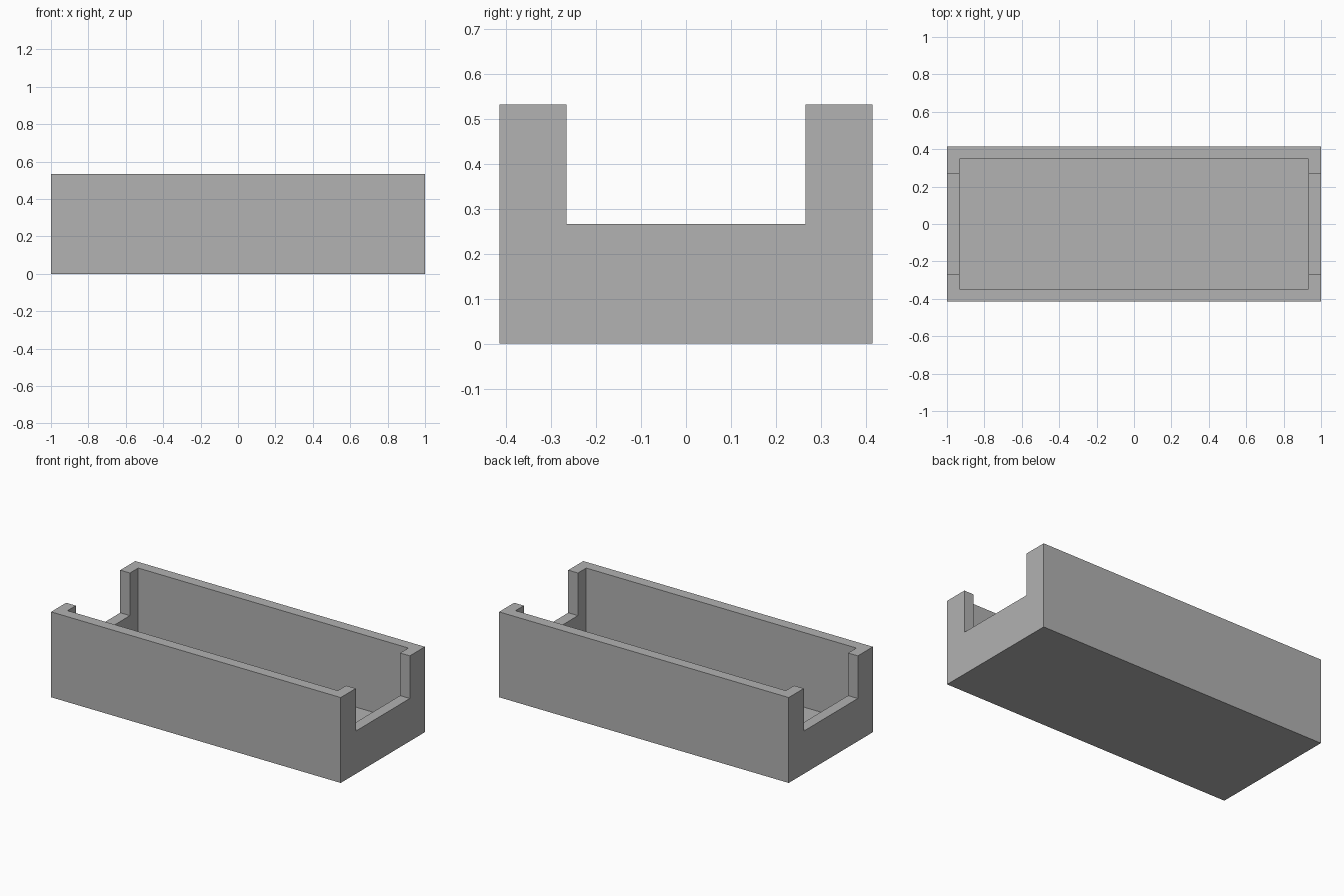
import bpy

cube = bpy.data.objects.get("Cube")
if cube:
    bpy.data.objects.remove(cube, do_unlink=True)

LENGTH, WIDTH, HEIGHT = 2.0, 0.83, 0.533
WALL = 0.067
NOTCH_WIDTH, NOTCH_Z = 0.533, 0.267

grey = bpy.data.materials.new("plain grey")
grey.use_nodes = True
colour = (0.445, 0.445, 0.445, 1)
grey.diffuse_color = colour
grey.node_tree.nodes["Principled BSDF"].inputs["Base Color"].default_value = colour


def box(name, length, width, bottom, top):
    """Box centred on x and y, between two heights."""
    bpy.ops.mesh.primitive_cube_add(size=1, location=(0, 0, (bottom + top) / 2))
    ob = bpy.context.object
    ob.name = name
    ob.scale = (length, width, top - bottom)
    bpy.ops.object.transform_apply(location=True, rotation=False, scale=True)
    ob.data.materials.append(grey)
    return ob


# Solid tray block
tray = box("open_tray", LENGTH, WIDTH, 0, HEIGHT)

# Hollow inside, and one long cutter for the notches in both end walls
cutters = [
    box("cavity_cutter", LENGTH - 2 * WALL, WIDTH - 2 * WALL, WALL, HEIGHT + 0.2),
    box("end_notch_cutter", LENGTH + 0.4, NOTCH_WIDTH, NOTCH_Z, HEIGHT + 0.3),
]
bpy.ops.object.select_all(action="DESELECT")
tray.select_set(True)
bpy.context.view_layer.objects.active = tray
for cutter in cutters:
    cut = tray.modifiers.new(cutter.name, "BOOLEAN")
    cut.operation = "DIFFERENCE"
    cut.solver = "EXACT"
    cut.object = cutter
    bpy.ops.object.modifier_apply(modifier=cut.name)
    bpy.data.objects.remove(cutter, do_unlink=True)
